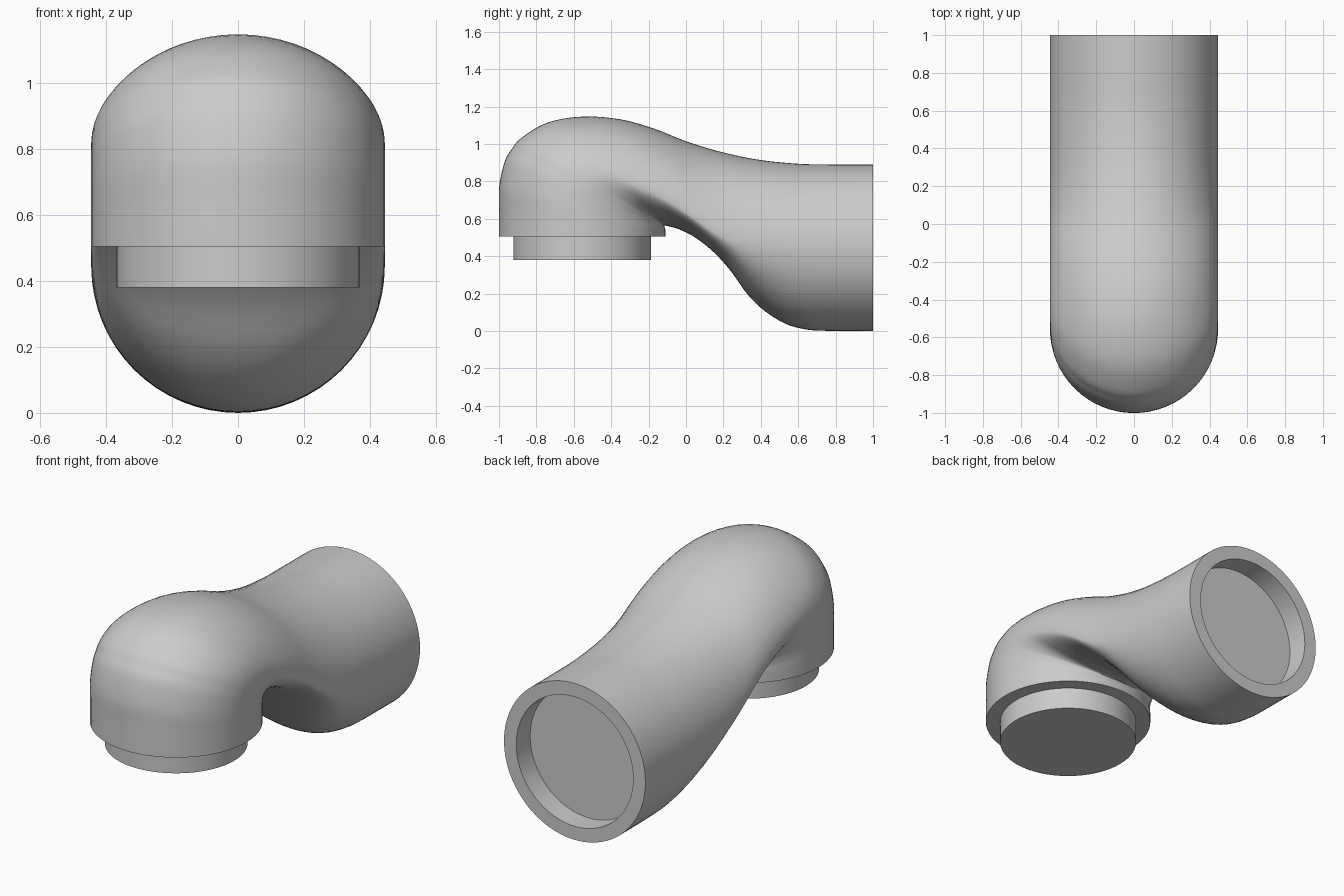
import bpy, bmesh, math
from mathutils import Vector

if "Cube" in bpy.data.objects:
    bpy.data.objects.remove(bpy.data.objects["Cube"])

SIDES, STEPS = 64, 4
R_PIPE, R_PLUG = 0.445, 0.368

# Pipe sections: (inner y, inner z, outer y, outer z)
SECTIONS = [
    (-.11, .505, -1, .505), (-.11, .54, -1, .65), (-.113, .552, -.998, .78),
    (-.115, .558, -.968, .91), (-.116, .56, -.93, .975), (-.116, .562, -.88, 1.033),
    (-.115, .563, -.74, 1.115), (-.105, .563, -.55, 1.147), (-.04, .545, -.35, 1.132),
    (.05, .50, -.17, 1.082), (.15, .42, 0, 1.015), (.24, .32, .15, .968),
    (.33, .195, .29, .934), (.42, .108, .41, .913), (.53, .04, .53, .90),
    (.63, .011, .63, .893), (.73, .002, .73, .891), (1, 0, 1, .89),
]


def smooth_sections(secs):
    """Catmull-Rom interpolation between the sections."""
    p = [Vector(s) for s in secs]
    out = []
    for i in range(len(p) - 1):
        a, b, c, d = p[max(i - 1, 0)], p[i], p[i + 1], p[min(i + 2, len(p) - 1)]
        for k in range(STEPS):
            t = k / STEPS
            out.append(0.5 * (2 * b + (c - a) * t + (2 * a - 5 * b + 4 * c - d) * t ** 2
                              + (3 * b - a - 3 * c + d) * t ** 3))
    return out + [p[-1]]


def loft(name, rings, mat):
    """Skin egg-shaped rings (section, half width) and cap both ends.
    Where the pipe is squeezed the outer half stays round and the inner half flattens."""
    bm = bmesh.new()
    loops = []
    for (iy, iz, oy, oz), w in rings:
        inner, outer = Vector((0, iy, iz)), Vector((0, oy, oz))
        length = (outer - inner).length
        d = (outer - inner) / length
        squeeze = 2 * w - length
        a_out = w + 0.12 * squeeze if squeeze > 0 else length / 2
        c = outer - d * a_out
        loop = []
        for k in range(SIDES):
            t = 2 * math.pi * k / SIDES
            r = a_out if math.cos(t) > 0 else length - a_out
            loop.append(bm.verts.new(c + d * r * math.cos(t) + Vector((w * math.sin(t), 0, 0))))
        loops.append(loop)
    for r0, r1 in zip(loops, loops[1:]):
        for k in range(SIDES):
            n = (k + 1) % SIDES
            bm.faces.new((r0[k], r0[n], r1[n], r1[k]))
    bm.faces.new(loops[0])
    bm.faces.new(loops[-1][::-1])
    bmesh.ops.recalc_face_normals(bm, faces=bm.faces)
    me = bpy.data.meshes.new(name)
    bm.to_mesh(me)
    bm.free()
    me.materials.append(mat)
    ob = bpy.data.objects.new(name, me)
    bpy.context.collection.objects.link(ob)
    bpy.ops.object.select_all(action='DESELECT')
    ob.select_set(True)
    bpy.context.view_layer.objects.active = ob
    bpy.ops.object.shade_smooth_by_angle(angle=math.radians(40))
    return ob


grey = bpy.data.materials.new("light grey")
grey.diffuse_color = (0.6, 0.6, 0.6, 1)
grey.use_nodes = True
grey.node_tree.nodes["Principled BSDF"].inputs["Base Color"].default_value = grey.diffuse_color

# Plug below the bent end, the bent pipe, then the socket in the straight end
py, sz = -.555, .445
plug = [((py + R_PLUG, z, py - R_PLUG, z), R_PLUG) for z in (.38, .505)]
pipe = [(s, R_PIPE) for s in smooth_sections(SECTIONS)]
socket = [((y, sz - R_PLUG, y, sz + R_PLUG), R_PLUG) for y in (1, .875)]
loft("pipe_elbow", plug + pipe + socket, grey)
